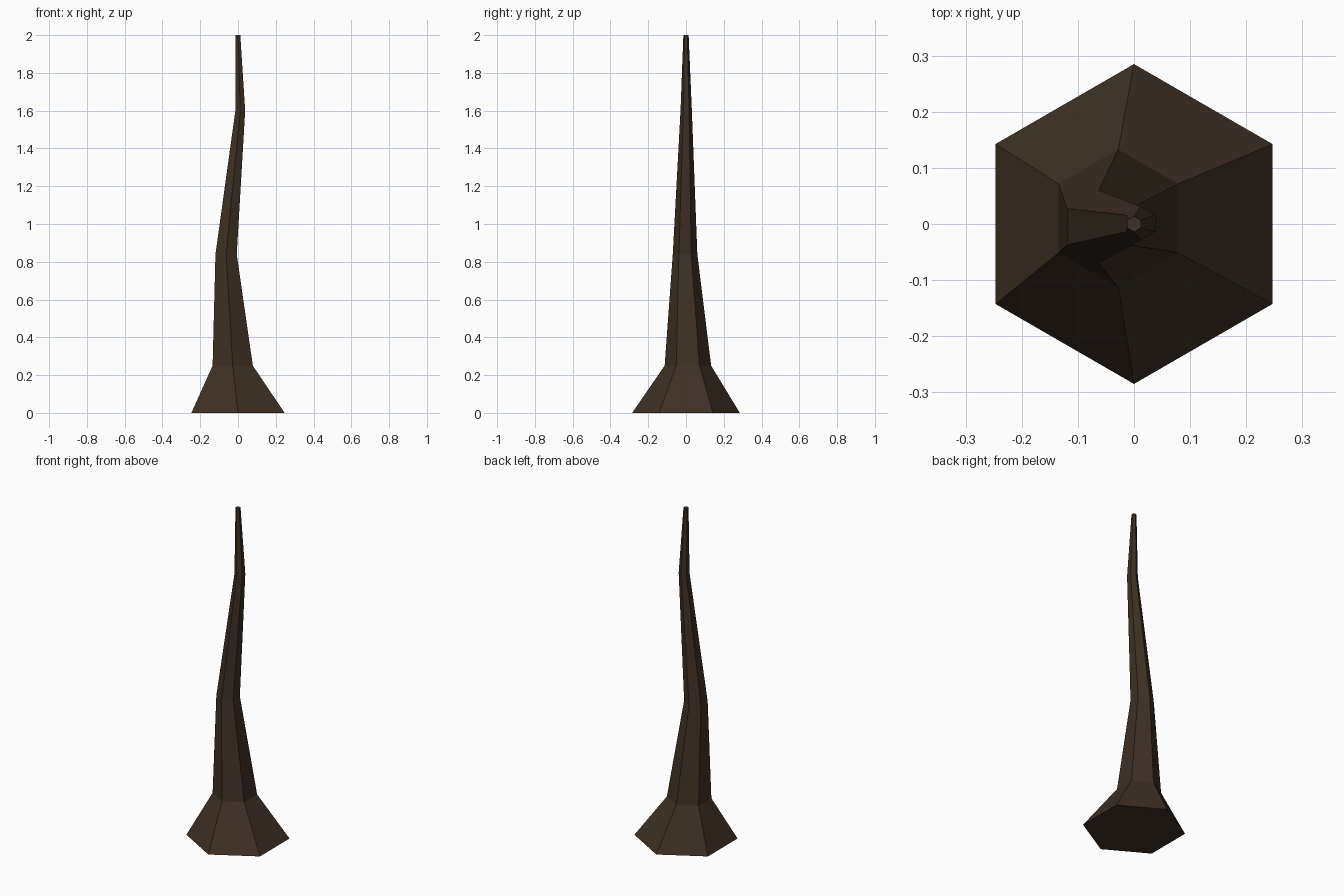
import bpy, bmesh
from math import pi, sin, cos

if "Cube" in bpy.data.objects:
    bpy.data.objects.remove(bpy.data.objects["Cube"])

# Crooked trunk: hexagonal sections (x, y, z, radius)
SECTIONS = [
    (0.0, 0.0, 0.0, 0.285),
    (-0.028, 0.01, 0.25, 0.123),
    (-0.063, -0.005, 0.84, 0.065),
    (0.012, 0.001, 1.6, 0.03),
    (0.0, 0.0, 2.0, 0.014),
]
SIDES = 6

bm = bmesh.new()
rings = []
for cx, cy, z, r in SECTIONS:
    angles = [pi / 2 + 2 * pi * i / SIDES for i in range(SIDES)]
    rings.append([bm.verts.new((cx + r * cos(a), cy + r * sin(a), z)) for a in angles])

# Side walls between neighbouring sections
for low, high in zip(rings, rings[1:]):
    for i in range(SIDES):
        j = (i + 1) % SIDES
        bm.faces.new((low[i], low[j], high[j], high[i]))

# End caps
bm.faces.new(rings[0][::-1])
bm.faces.new(rings[-1])

mesh = bpy.data.meshes.new("trunk")
bm.to_mesh(mesh)
bm.free()
trunk = bpy.data.objects.new("trunk", mesh)
bpy.context.collection.objects.link(trunk)

# Dark bark colour
bark = bpy.data.materials.new("bark")
bark.diffuse_color = (0.048, 0.030, 0.018, 1)
bark.use_nodes = True
bark.node_tree.nodes["Principled BSDF"].inputs["Base Color"].default_value = bark.diffuse_color
mesh.materials.append(bark)
